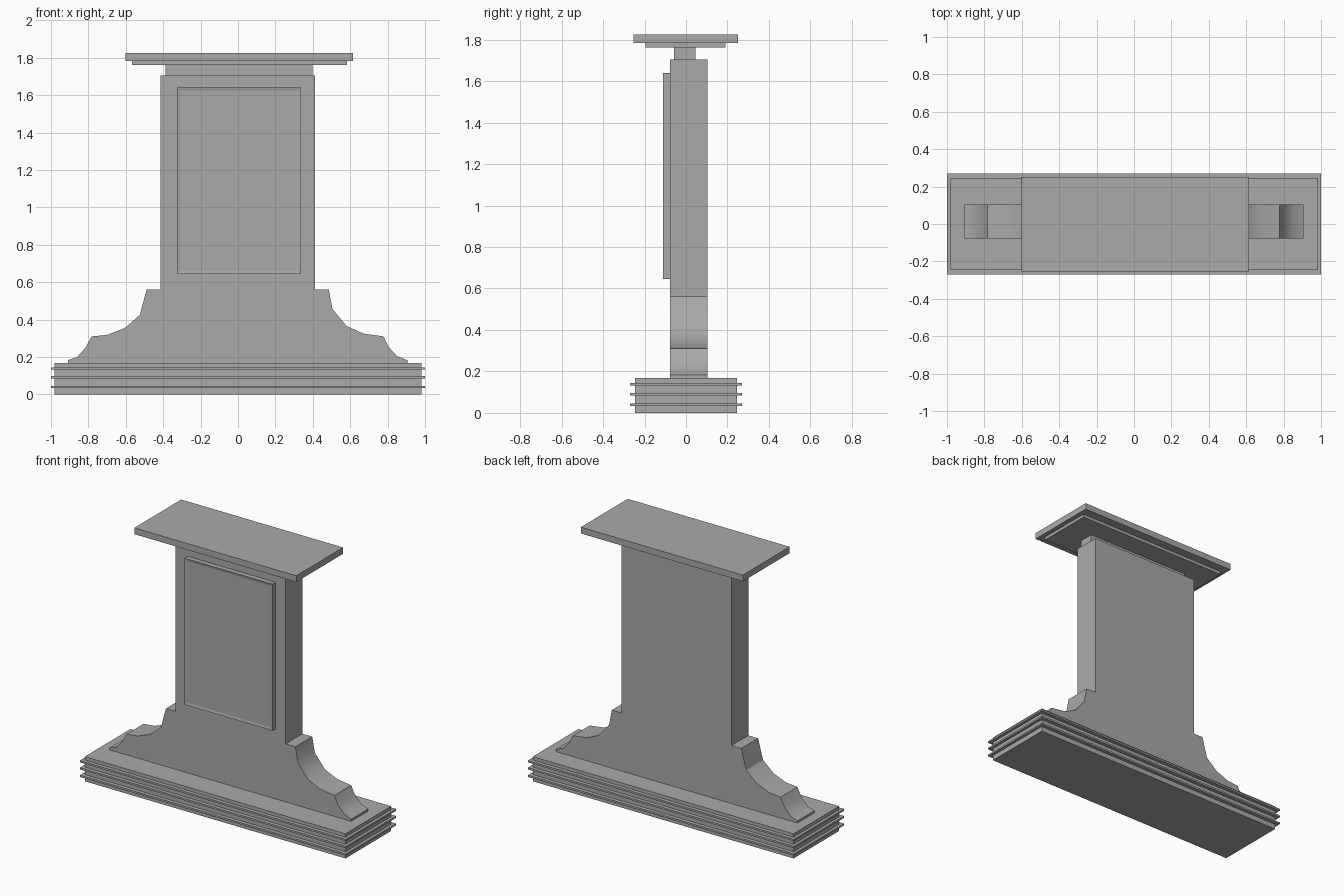
import bpy
import bmesh
from math import radians

cube = bpy.data.objects.get("Cube")
if cube:
    bpy.data.objects.remove(cube, do_unlink=True)

# Single stone colour
stone = bpy.data.materials.new("grey stone")
stone.use_nodes = True
grey = (0.4, 0.4, 0.4, 1)
stone.diffuse_color = grey
stone.node_tree.nodes["Principled BSDF"].inputs["Base Color"].default_value = grey


def finish(bm, name):
    bmesh.ops.recalc_face_normals(bm, faces=bm.faces)
    mesh = bpy.data.meshes.new(name)
    bm.to_mesh(mesh)
    bm.free()
    mesh.materials.append(stone)
    obj = bpy.data.objects.new(name, mesh)
    bpy.context.collection.objects.link(obj)
    return obj


def prism(name, outline, y0, y1):
    """Extrude an x-z outline from y0 to y1."""
    bm = bmesh.new()
    face = bm.faces.new([bm.verts.new((x, y0, z)) for x, z in outline])
    out = bmesh.ops.extrude_face_region(bm, geom=[face])
    verts = [g for g in out["geom"] if isinstance(g, bmesh.types.BMVert)]
    bmesh.ops.translate(bm, verts=verts, vec=(0, y1 - y0, 0))
    return finish(bm, name)


def box(name, x0, x1, y0, y1, z0, z1):
    return prism(name, [(x0, z0), (x1, z0), (x1, z1), (x0, z1)], y0, y1)


# Plinth with three projecting bands
box("plinth", -0.98, 0.98, -0.245, 0.245, 0, 0.168)
for i, z in enumerate((0.04, 0.091, 0.139)):
    box(f"plinth_band_{i + 1}", -1, 1, -0.27, 0.27, z - 0.006, z + 0.006)

# Upright slab with scrolled feet
right_foot = [(0.905, 0.168), (0.905, 0.183), (0.85, 0.205), (0.805, 0.254),
              (0.778, 0.31), (0.67, 0.325), (0.58, 0.366), (0.505, 0.457),
              (0.485, 0.562), (0.412, 0.562), (0.412, 1.705)]
left_foot = [(-0.91, 0.168), (-0.91, 0.183), (-0.86, 0.2), (-0.815, 0.25),
             (-0.783, 0.31), (-0.7, 0.318), (-0.605, 0.355), (-0.525, 0.425),
             (-0.488, 0.562), (-0.415, 0.562), (-0.415, 1.705)]
slab = prism("upright_slab", right_foot + left_foot[::-1], -0.077, 0.104)

# Front panel with a shallow sunken field
panel = box("front_panel", -0.325, 0.337, -0.111, -0.077, 0.645, 1.64)
bm = bmesh.new()
bm.from_mesh(panel.data)
front = min(bm.faces, key=lambda f: f.calc_center_median().y)
bmesh.ops.inset_region(bm, faces=[front], thickness=0.024, depth=-0.004)
bm.to_mesh(panel.data)
bm.free()

# Neck and stepped cap
box("neck", -0.387, 0.398, -0.057, 0.046, 1.705, 1.762)
box("cap_moulding", -0.567, 0.583, -0.196, 0.19, 1.762, 1.783)
box("cap_slab", -0.602, 0.615, -0.253, 0.25, 1.783, 1.826)

# Soften the curved feet only
bpy.ops.object.select_all(action="DESELECT")
slab.select_set(True)
bpy.context.view_layer.objects.active = slab
bpy.ops.object.shade_smooth_by_angle(angle=radians(30))
